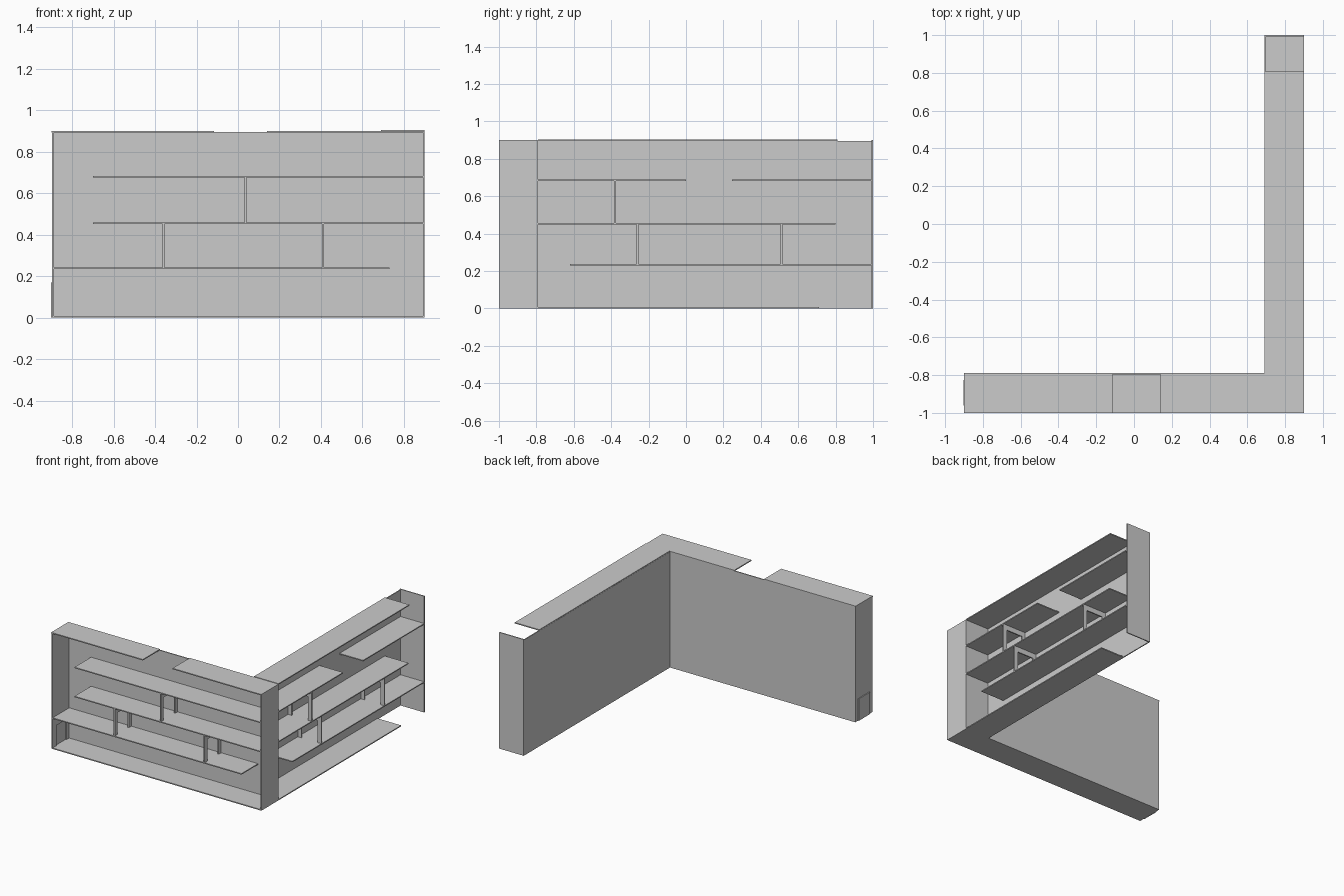
import bpy, bmesh

if "Cube" in bpy.data.objects:
    bpy.data.objects.remove(bpy.data.objects["Cube"])

T = 0.008  # board thickness


def board(name, x0, x1, y0, y1, z0, z1):
    bm = bmesh.new()
    bmesh.ops.create_cube(bm, size=1)
    for v in bm.verts:
        v.co = (x1 if v.co.x > 0 else x0, y1 if v.co.y > 0 else y0, z1 if v.co.z > 0 else z0)
    return finish(name, bm)


def finish(name, bm):
    bmesh.ops.recalc_face_normals(bm, faces=bm.faces)
    me = bpy.data.meshes.new(name)
    bm.to_mesh(me)
    bm.free()
    ob = bpy.data.objects.new(name, me)
    bpy.context.collection.objects.link(ob)
    return ob


def doorway(name, axis, pos, d0, d1, z0, z1, hole0, hole1, sill, head):
    """Board across the shelf with a doorway cut up from its lower edge."""
    pts = [(d0, z0), (hole0, z0), (hole0, head), (hole1, head), (hole1, z0), (d1, z0), (d1, z1),
           (hole1, z1), (hole0, z1), (d0, z1)]
    quads = [(0, 1, 2, 8, 9), (2, 3, 7, 8), (4, 5, 6, 7, 3)]
    bm = bmesh.new()
    t = T * 1.2
    vs = [bm.verts.new((pos - t / 2, d, z) if axis == 'x' else (d, pos - t / 2, z)) for d, z in pts]
    fs = [bm.faces.new([vs[i] for i in q]) for q in quads]
    r = bmesh.ops.extrude_face_region(bm, geom=fs, use_keep_orig=True)
    moved = [v for v in r['geom'] if isinstance(v, bmesh.types.BMVert)]
    bmesh.ops.translate(bm, verts=moved, vec=(t, 0, 0) if axis == 'x' else (0, t, 0))
    return finish(name, bm)


# Front wing: back, ends and shelves
board("front_wing_back", -0.895, 0.9, -0.79 - T, -0.79, 0, 0.895)
board("front_wing_right_end", 0.9 - T, 0.9, -1, -0.79, 0, 0.9)
doorway("front_wing_left_end", 'x', -0.892, -1, -0.79, 0, 0.9, -0.955, -0.83, 0, 0.165)
for i, (x0, x1, z) in enumerate([(-0.895, 0.9, 0.004), (-0.895, 0.73, 0.238), (-0.70, 0.9, 0.455),
                                 (-0.70, 0.9, 0.68), (-0.9, -0.115, 0.896), (0.14, 0.9, 0.896)]):
    board(f"front_wing_shelf_{i}", x0, x1, -1, -0.79, z - T / 2, z + T / 2)

# Closed hatch set into the left end doorway
board("hatch", -0.903, -0.896, -0.96, -0.825, 0, 0.17)

# Side wing: back, end and shelves
board("side_wing_back", 0.69, 0.69 + T, -0.79, 1, 0, 0.895)
board("side_wing_end", 0.69, 0.9, 1 - T, 1, 0, 0.9)
for i, (y0, y1, z) in enumerate([(-0.79, 0.71, 0.004), (-0.62, 1, 0.234), (-0.79, 0.80, 0.453),
                                 (-0.79, 0.0, 0.685), (0.245, 1, 0.685), (-0.79, 0.81, 0.9)]):
    board(f"side_wing_shelf_{i}", 0.69, 0.9, y0, y1, z - T / 2, z + T / 2)

# Dividers with doorways between the shelves
for i, (x, z0, z1) in enumerate([(-0.36, 0.242, 0.451), (0.41, 0.242, 0.451), (0.036, 0.459, 0.676)]):
    doorway(f"front_wing_divider_{i}", 'x', x, -1, -0.79, z0, z1, -0.968, -0.828, z0, z1 - 0.04)
for i, (y, z0, z1) in enumerate([(-0.26, 0.238, 0.449), (0.51, 0.238, 0.449), (-0.38, 0.457, 0.681)]):
    doorway(f"side_wing_divider_{i}", 'y', y, 0.69, 0.9, z0, z1, 0.728, 0.868, z0, z1 - 0.04)
